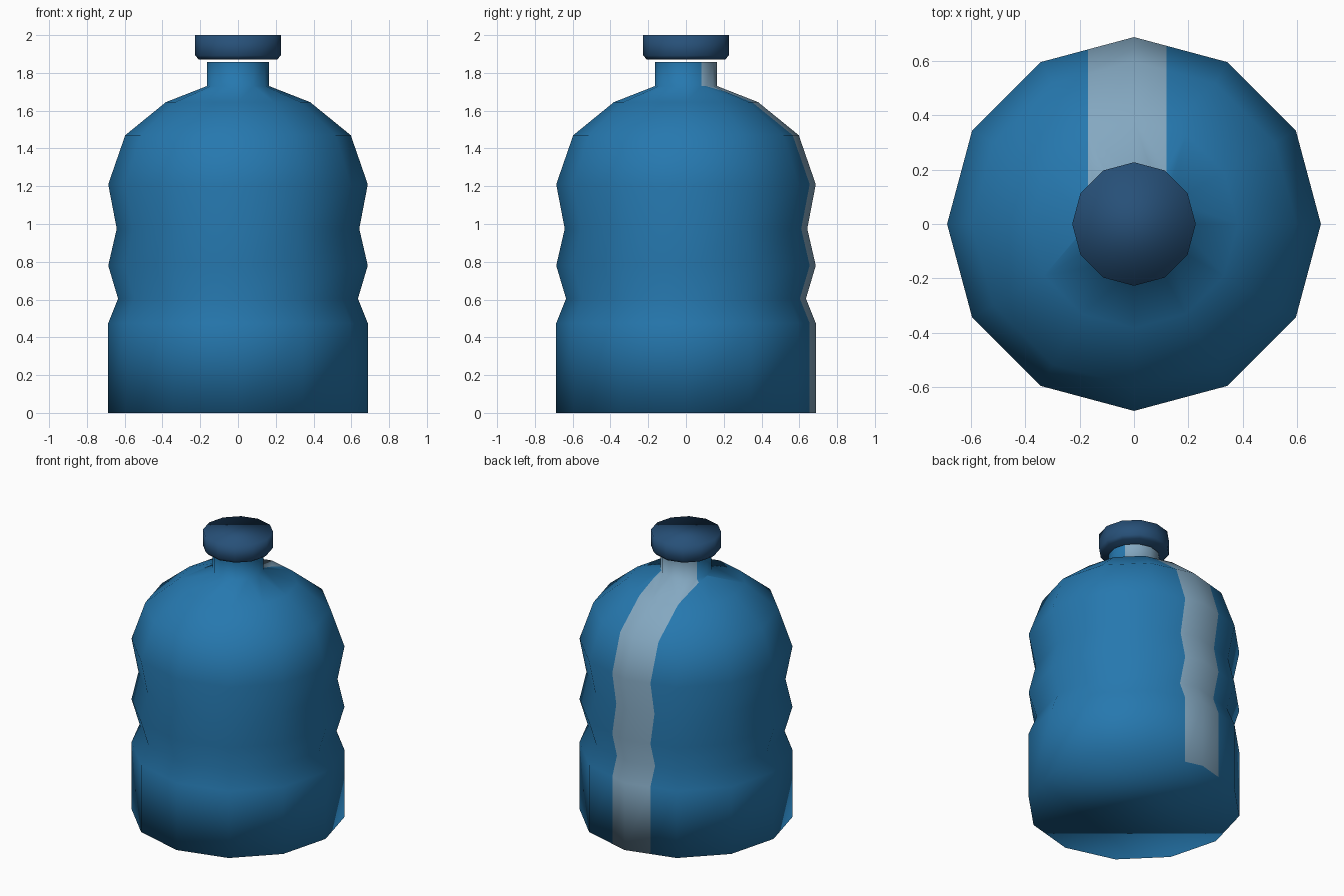
import bpy, bmesh, math

if "Cube" in bpy.data.objects:
    bpy.data.objects.remove(bpy.data.objects["Cube"])

SIDES = 12


def material(name, rgb):
    m = bpy.data.materials.new(name)
    m.diffuse_color = (*rgb, 1.0)
    m.use_nodes = True
    m.node_tree.nodes["Principled BSDF"].inputs["Base Color"].default_value = m.diffuse_color
    return m


BLUE = material("bottle_blue", (0.019, 0.188, 0.428))
PALE = material("pale_stripe", (0.231, 0.392, 0.533))
NAVY = material("cap_navy", (0.020, 0.080, 0.188))


def lathe(profile, cap_bottom, cap_top):
    """Turn (radius, height) points into a 12-sided shell, optionally closed."""
    bm = bmesh.new()
    rings = []
    for r, z in profile:
        rings.append([bm.verts.new((r * math.cos(2 * math.pi * i / SIDES),
                                    r * math.sin(2 * math.pi * i / SIDES), z))
                      for i in range(SIDES)])
    for a, b in zip(rings, rings[1:]):
        for i in range(SIDES):
            j = (i + 1) % SIDES
            bm.faces.new((a[i], a[j], b[j], b[i]))
    if cap_bottom:
        bm.faces.new(rings[0][::-1])
    if cap_top:
        bm.faces.new(rings[-1])
    return bm


def finish(bm, name, mats):
    for f in bm.faces:
        f.smooth = True
    me = bpy.data.meshes.new(name)
    bm.to_mesh(me)
    bm.free()
    for m in mats:
        me.materials.append(m)
    ob = bpy.data.objects.new(name, me)
    bpy.context.collection.objects.link(ob)
    return ob


# Bottle: straight base, two grip grooves, rounded shoulder and open neck
NECK_Z = 1.73
body = lathe([(0.687, 0), (0.687, 0.475), (0.635, 0.605), (0.687, 0.78),
              (0.642, 0.975), (0.687, 1.21), (0.597, 1.47), (0.382, 1.645),
              (0.165, NECK_Z), (0.165, 1.857)], True, False)

# Pale stripe: cut its two edges into the back of the body
X0, X1 = -0.17, 0.12
for x in (X0, X1):
    faces = [f for f in body.faces
             if f.calc_center_median().y > 0.05
             and f.calc_center_median().z < NECK_Z + 0.001]
    geom = set(faces)
    for f in faces:
        geom.update(f.edges)
        geom.update(f.verts)
    bmesh.ops.bisect_plane(body, geom=list(geom), plane_co=(x, 0, 0),
                           plane_no=(1, 0, 0), dist=0.0001)
body.normal_update()
for f in body.faces:
    c = f.calc_center_median()
    if f.normal.z < -0.9:
        continue
    if c.z > NECK_Z + 0.01:
        f.material_index = int(c.y > 0.09)
    else:
        f.material_index = int(c.y > 0.05 and X0 < c.x < X1)
finish(body, "bottle_body", [BLUE, PALE])

# Screw cap with a narrower underside
cap = lathe([(0.208, 1.872), (0.227, 1.892), (0.227, 2.0)], True, True)
finish(cap, "bottle_cap", [NAVY])
